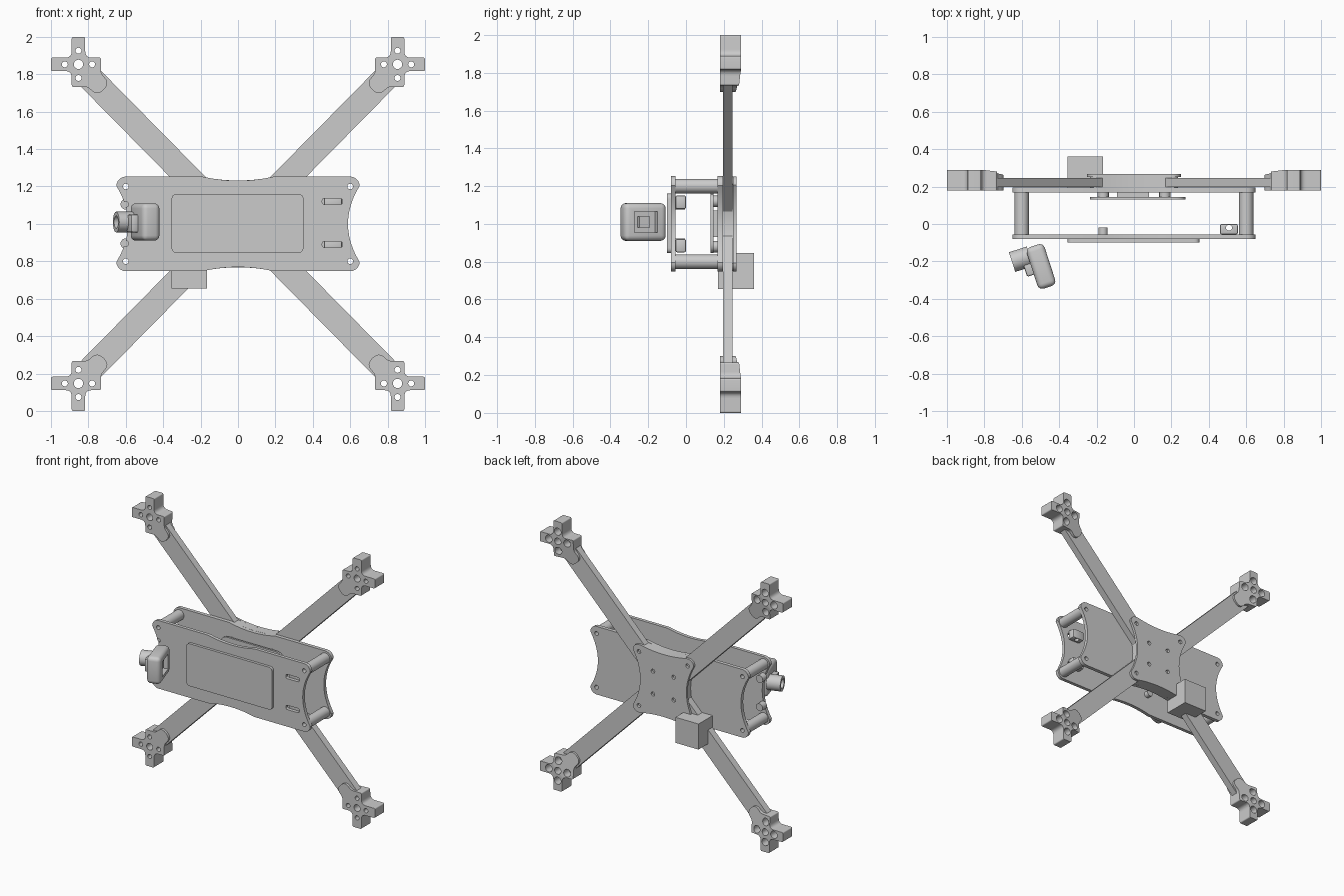
import bpy, bmesh
from math import sin, cos, pi, radians
from mathutils import Vector, Matrix

if "Cube" in bpy.data.objects:
    bpy.data.objects.remove(bpy.data.objects["Cube"])

ZC = 1.0  # height of the frame centre


def finish(name, bm):
    bmesh.ops.recalc_face_normals(bm, faces=bm.faces)
    me = bpy.data.meshes.new(name)
    bm.to_mesh(me)
    bm.free()
    ob = bpy.data.objects.new(name, me)
    bpy.context.collection.objects.link(ob)
    return ob


def prism(name, pts, y0, y1):
    """Extrude an x-z outline from y0 to y1."""
    bm = bmesh.new()
    f = bm.faces.new([bm.verts.new((x, y0, z)) for x, z in pts])
    r = bmesh.ops.extrude_face_region(bm, geom=[f])
    vs = [v for v in r['geom'] if isinstance(v, bmesh.types.BMVert)]
    bmesh.ops.translate(bm, verts=vs, vec=(0, y1 - y0, 0))
    return finish(name, bm)


def box(name, x0, x1, y0, y1, z0, z1, bevel=0, seg=4):
    bm = bmesh.new()
    bmesh.ops.create_cube(bm, size=1)
    bmesh.ops.scale(bm, verts=bm.verts, vec=(x1 - x0, y1 - y0, z1 - z0))
    bmesh.ops.translate(bm, verts=bm.verts, vec=((x0 + x1) / 2, (y0 + y1) / 2, (z0 + z1) / 2))
    if bevel:
        bmesh.ops.bevel(bm, geom=bm.edges[:], offset=bevel, segments=seg, profile=0.5, affect='EDGES')
    return finish(name, bm)


def circle(x, z, r, n=24):
    return [(x + r * cos(2 * pi * i / n), z + r * sin(2 * pi * i / n)) for i in range(n)]


def rounded(pts, n=6):
    """Round the corners of an outline of (x, z, radius) points."""
    out = []
    for i, (x, z, r) in enumerate(pts):
        p = Vector((x, z))
        a, b = Vector(pts[i - 1][:2]) - p, Vector(pts[(i + 1) % len(pts)][:2]) - p
        if r == 0:
            out.append((x, z))
            continue
        a, b = p + a.normalized() * r, p + b.normalized() * r
        for k in range(n + 1):
            t = k / n
            q = a * (1 - t) ** 2 + p * (2 * t * (1 - t)) + b * t * t
            out.append((q.x, q.y))
    return out


def rect(x0, x1, z0, z1, r):
    return rounded([(x0, z0, r), (x1, z0, r), (x1, z1, r), (x0, z1, r)])


def waisted(hx, hz, r, dx, dz, span):
    """Rounded rectangle whose four sides bow inward."""
    half = []
    for i in range(13):  # right side
        t = -1 + i / 6
        half.append((hx - dx * (1 - t * t), t * (hz - r)))
    for i in range(1, 6):  # corner
        a = pi / 2 * i / 6
        half.append((hx - r + r * cos(a), hz - r + r * sin(a)))
    half.append((hx - r, hz))
    for i in range(13):  # top side
        t = 1 - i / 6
        half.append((t * span, hz - dz * (1 - t * t)))
    half.append((r - hx, hz))
    for i in range(1, 6):
        a = pi / 2 + pi / 2 * i / 6
        half.append((r - hx + r * cos(a), hz - r + r * sin(a)))
    full = half + [(-x, -z) for x, z in half]
    out = []
    for x, z in full:  # drop repeated points
        if not out or abs(x - out[-1][0]) + abs(z - out[-1][1]) > 1e-4:
            out.append((x, z))
    return [(x, z + ZC) for x, z in out]


def cut(ob, cutters):
    for c in cutters:
        m = ob.modifiers.new('cut', 'BOOLEAN')
        m.operation, m.solver, m.object = 'DIFFERENCE', 'EXACT', c
        bpy.context.view_layer.objects.active = ob
        bpy.ops.object.modifier_apply(modifier=m.name)
        bpy.data.objects.remove(c)


def holes(ob, spots, r, y0=-1, y1=1):
    cut(ob, [prism('cutter', circle(x, z, r), y0, y1) for x, z in spots])


def four(x, z):
    return [(sx * x, ZC + sz * z) for sx in (1, -1) for sz in (1, -1)]


def mirror_copies(ob):
    """Repeat a part in the other three quarters."""
    for sx, sz in ((-1, 1), (1, -1), (-1, -1)):
        c = ob.copy()
        c.data = ob.data.copy()
        T = Matrix.Translation((0, 0, ZC))
        c.data.transform(T @ Matrix.Diagonal((sx, 1, sz, 1)) @ T.inverted())
        if sx * sz < 0:
            c.data.flip_normals()
        bpy.context.collection.objects.link(c)


# Front and rear plates
outline = waisted(0.65, 0.253, 0.05, 0.062, 0.022, 0.19)
front = prism('front_plate', outline, -0.08, -0.055)
holes(front, four(0.6, 0.2) + [(-0.6, 1.105), (-0.6, 0.895)], 0.015)
cut(front, [prism('cutter', rect(0.45, 0.56, z - 0.016, z + 0.016, 0.014), -1, 1) for z in (0.89, 1.12)])
rear = prism('rear_plate', outline, 0.168, 0.195)
holes(rear, four(0.6, 0.2), 0.015)

# Arm hub and its cover plate
prism('arm_hub', waisted(0.235, 0.25, 0.04, 0.06, 0.018, 0.185), 0.195, 0.25)
cover = prism('hub_cover', waisted(0.25, 0.252, 0.045, 0.06, 0.02, 0.19), 0.25, 0.267)
holes(cover, four(0.2, 0.2) + four(0.085, 0.085), 0.015)

# Battery pad
prism('battery_pad', rect(-0.355, 0.35, 0.845, 1.16, 0.03), -0.1, -0.08)

# Standoffs between the plates
for x, z in four(0.6, 0.2):
    s = prism('standoff', circle(x, z, 0.038, 32), -0.055, 0.168)
    holes(s, [(x, z)], 0.015)

# Arms
a, b = Vector((0.12, 1.10)), Vector((0.80, 1.79))
n = Vector((-(b - a).y, (b - a).x)).normalized() * 0.068
mirror_copies(prism('arm', [tuple(a - n), tuple(b - n), tuple(b + n), tuple(a + n)], 0.197, 0.247))

# Motor mounts: cross-shaped blocks with a tab gripping the arm
w, f = 0.036, 0.035
side = [(-0.147, w, .01), (-0.147, -w, .01), (-w, -w, f), (-w, -0.147, .01), (w, -0.147, .01),
        (w, -w, f), (0.12, -w, .01), (0.12, 0.05, .02), (0.17, 0.10, .045),
        (0.10, 0.17, .045), (0.05, 0.12, .02), (-w, 0.12, .01), (-w, w, f)]
c = 0.853
mount = prism('motor_mount', [(c - u, ZC + c - v) for u, v in rounded(side)], 0.18, 0.29)
bm = bmesh.new()  # slope the rear face down toward the arm
bm.from_mesh(mount.data)
r = bmesh.ops.bisect_plane(bm, geom=bm.verts[:] + bm.edges[:] + bm.faces[:],
                           plane_co=(c, 0.29, ZC + c), plane_no=(-0.11, 1, -0.11), clear_outer=True)
bmesh.ops.holes_fill(bm, edges=[e for e in bm.edges if e.is_boundary], sides=0)
bmesh.ops.recalc_face_normals(bm, faces=bm.faces)
bm.to_mesh(mount.data)
bm.free()
spots = [(c + 0.073 * cos(k * pi / 2), ZC + c + 0.073 * sin(k * pi / 2)) for k in range(4)]
holes(mount, [(c, ZC + c)], 0.025)
holes(mount, spots, 0.016)
holes(mount, spots, 0.027, 0.225, 0.4)
mirror_copies(mount)

# Circuit board on short posts
board = prism('circuit_board', rect(-0.235, 0.275, 0.845, 1.16, 0.06), 0.13, 0.145)
holes(board, four(0.16, 0.11), 0.012)
for x, z in four(0.165, 0.12):
    prism('board_post', circle(x, z, 0.03), 0.145, 0.17)
box('board_connector', -0.09, 0.08, 0.145, 0.168, 0.93, 1.07)

# Small fittings inside the front plate
for s in (1, -1):
    z = ZC + s * 0.115
    lug = box('strap_lug', 0.46, 0.555, -0.055, 0, z - 0.035, z + 0.035, 0.008, 2)
    hole = prism('cutter', circle(0, 0, 0.016), -0.2, 0.2)
    hole.data.transform(Matrix.Translation((0.508, -0.02, z)) @ Matrix.Rotation(pi / 2, 4, 'X'))
    cut(lug, [hole])
    prism('plate_screw', circle(-0.165, ZC + s * 0.1, 0.024), -0.055, -0.02)
    prism('camera_screw', circle(-0.6, ZC + s * 0.105, 0.028), -0.055, -0.005)

# Tilted camera: hollow-backed body, lens and clip
M = Matrix.Translation((-0.497, -0.227, 1.01)) @ Matrix.Rotation(radians(18), 4, 'Z')
body = box('camera_body', -0.05, 0.05, -0.117, 0.117, -0.1, 0.1, 0.028)
cut(body, [box('cutter', 0.0, 0.2, -0.065, 0.065, -0.055, 0.055)])
socket = box('camera_socket', -0.01, 0.03, -0.03, 0.03, -0.03, 0.03)
lens = prism('camera_lens', circle(0, 0, 0.055, 32), -0.07, 0.03)
holes(lens, [(0, 0)], 0.034, -0.1, -0.04)
lens.data.transform(Matrix.Translation((-0.07, 0.07, 0)) @ Matrix.Rotation(-pi / 2, 4, 'Z'))
clip = box('camera_clip', -0.088, -0.04, -0.03, 0.05, -0.055, 0.04, 0.01, 2)
for ob in (body, socket, lens, clip):
    ob.data.transform(M)

# Receiver block behind the lower arm
box('receiver_block', -0.355, -0.165, 0.17, 0.36, 0.655, 0.845)

# Smooth curved walls, keep hard edges
bpy.ops.object.select_all(action='SELECT')
bpy.ops.object.shade_smooth_by_angle(angle=radians(30))
